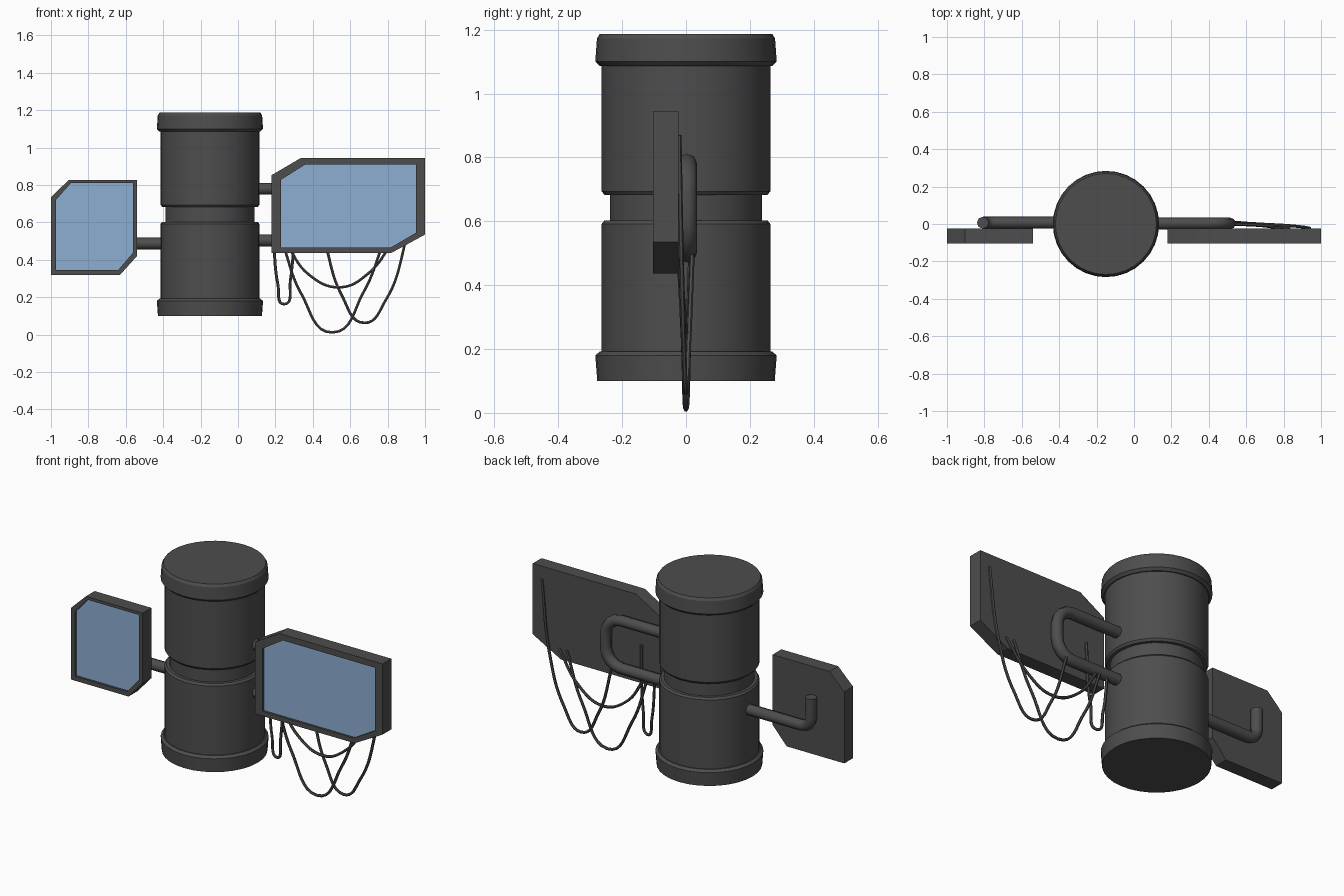
import bpy, bmesh, math
from mathutils import Vector

if "Cube" in bpy.data.objects:
    bpy.data.objects.remove(bpy.data.objects["Cube"])

CX = -0.15  # drum axis


def material(name, color):
    m = bpy.data.materials.new(name)
    m.diffuse_color = color
    m.use_nodes = True
    m.node_tree.nodes["Principled BSDF"].inputs["Base Color"].default_value = m.diffuse_color
    return m


DARK = material("dark_metal", (0.075, 0.075, 0.075, 1))
BLUE = material("blue_glass", (0.27, 0.43, 0.64, 1))


def finish(name, bm, mats):
    bmesh.ops.recalc_face_normals(bm, faces=bm.faces)
    me = bpy.data.meshes.new(name)
    bm.to_mesh(me)
    bm.free()
    for m in mats:
        me.materials.append(m)
    ob = bpy.data.objects.new(name, me)
    bpy.context.collection.objects.link(ob)
    return ob


def select(ob):
    bpy.ops.object.select_all(action='DESELECT')
    ob.select_set(True)
    bpy.context.view_layer.objects.active = ob


def skin(bm, rings):
    """Bridge successive closed vertex rings and cap both ends."""
    rings = [[bm.verts.new(p) for p in r] for r in rings]
    n = len(rings[0])
    for a, b in zip(rings, rings[1:]):
        for i in range(n):
            j = (i + 1) % n
            bm.faces.new((a[i], a[j], b[j], b[i]))
    return bm.faces.new(rings[0]), bm.faces.new(rings[-1])


def lathe(name, profile, sides=32):
    bm = bmesh.new()
    skin(bm, [[(CX + r * math.cos(2 * math.pi * i / sides),
                r * math.sin(2 * math.pi * i / sides), z)
               for i in range(sides)] for r, z in profile])
    ob = finish(name, bm, [DARK])
    select(ob)
    bpy.ops.object.shade_smooth_by_angle(angle=math.radians(25))


def panel(name, outer, inner, back=-0.023, front=-0.103, recess=0.012):
    bm = bmesh.new()
    ring = lambda pts, y: [(x, y, z) for x, z in pts]
    _, glass = skin(bm, [ring(outer, back), ring(outer, front),
                         ring(inner, front), ring(inner, front + recess)])
    glass.material_index = 1
    finish(name, bm, [DARK, BLUE])


def fillet(pts, radius, steps=4):
    """Round the inner corners of a polyline."""
    pts = [Vector(p) for p in pts]
    out = [pts[0]]
    for a, b, c in zip(pts, pts[1:], pts[2:]):
        u, v = (a - b).normalized(), (c - b).normalized()
        for k in range(steps + 1):
            t = math.pi / 2 * k / steps
            out.append(b + radius * (u * (1 - math.sin(t)) + v * (1 - math.cos(t))))
    return out + [pts[-1]]


def tube(name, pts, radius, smooth_path=False, res=2):
    cu = bpy.data.curves.new(name, 'CURVE')
    cu.dimensions = '3D'
    cu.bevel_depth = radius
    cu.bevel_resolution = res
    cu.use_fill_caps = True
    cu.resolution_u = 8
    if smooth_path:
        sp = cu.splines.new('BEZIER')
        sp.bezier_points.add(len(pts) - 1)
        for bp, p in zip(sp.bezier_points, pts):
            bp.co = p
            bp.handle_left_type = bp.handle_right_type = 'AUTO'
    else:
        sp = cu.splines.new('POLY')
        sp.points.add(len(pts) - 1)
        for q, p in zip(sp.points, pts):
            q.co = (*p, 1)
    cu.materials.append(DARK)
    ob = bpy.data.objects.new(name, cu)
    bpy.context.collection.objects.link(ob)
    select(ob)
    bpy.ops.object.convert(target='MESH')
    bpy.ops.object.shade_smooth_by_angle(angle=math.radians(50))


# Central drum with end caps and a waist groove
lathe("drum", [(0.278, 0.10), (0.284, 0.18), (0.27, 0.192), (0.264, 0.192),
               (0.264, 0.592), (0.255, 0.603), (0.238, 0.603), (0.238, 0.682),
               (0.255, 0.682), (0.264, 0.694), (0.264, 1.086), (0.27, 1.086),
               (0.284, 1.10), (0.279, 1.172), (0.27, 1.187)])

# Screens with two clipped corners
panel("large_screen",
      [(0.18, 0.437), (0.82, 0.437), (1.0, 0.535), (1.0, 0.945), (0.337, 0.945), (0.18, 0.853)],
      [(0.23, 0.465), (0.815, 0.465), (0.952, 0.545), (0.952, 0.91), (0.36, 0.91), (0.23, 0.828)])
panel("small_screen",
      [(-1.0, 0.32), (-0.63, 0.32), (-0.54, 0.42), (-0.54, 0.828), (-0.904, 0.828), (-1.0, 0.735)],
      [(-0.973, 0.346), (-0.64, 0.346), (-0.562, 0.437), (-0.562, 0.811), (-0.893, 0.811), (-0.973, 0.72)])

# Support pipes
tube("large_screen_bracket",
     fillet([(0.0, 0.003, 0.78), (0.512, 0.003, 0.78), (0.512, 0.003, 0.503), (0.0, 0.003, 0.503)], 0.1), 0.032)
tube("small_screen_bracket",
     fillet([(-0.3, 0.007, 0.487), (-0.808, 0.007, 0.487), (-0.808, 0.007, 0.665)], 0.06), 0.032)

# Hanging cables from the bracket to the back of the large screen
cables = [
    [(0.19, 0.015, 0.49), (0.213, 0.008, 0.27), (0.247, 0, 0.163), (0.28, -0.008, 0.29), (0.30, -0.02, 0.66)],
    [(0.235, 0.015, 0.50), (0.34, 0.008, 0.215), (0.505, 0, 0.012), (0.67, -0.008, 0.225), (0.78, -0.022, 0.50)],
    [(0.25, 0.015, 0.50), (0.38, 0.008, 0.32), (0.545, 0, 0.253), (0.70, -0.008, 0.33), (0.83, -0.022, 0.50)],
    [(0.46, 0.02, 0.51), (0.555, 0.008, 0.21), (0.675, 0, 0.063), (0.79, -0.006, 0.185),
     (0.885, -0.014, 0.455), (0.94, -0.022, 0.87)],
]
for i, pts in enumerate(cables):
    tube(f"cable_{i + 1}", pts, 0.008, smooth_path=True, res=1)
